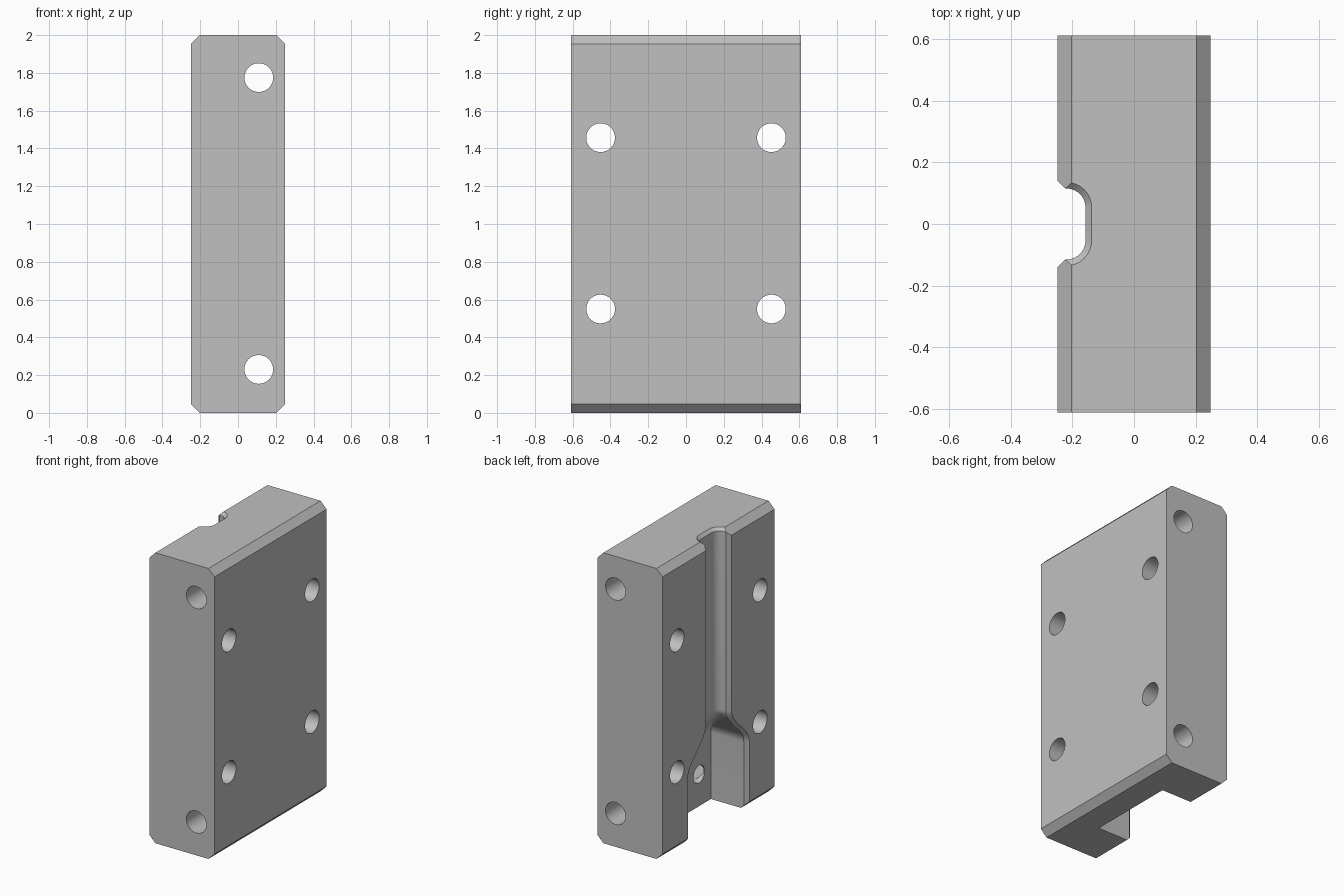
import bpy, bmesh, math
from mathutils import Matrix

cube = bpy.data.objects.get("Cube")
if cube:
    bpy.data.objects.remove(cube, do_unlink=True)

HALF_X, HALF_Y, HEIGHT, BEVEL = 0.248, 0.61, 2.0, 0.046

grey = bpy.data.materials.new("machined_grey")
grey.use_nodes = True
grey.diffuse_color = (0.53, 0.53, 0.53, 1)
grey.node_tree.nodes["Principled BSDF"].inputs["Base Color"].default_value = (0.53, 0.53, 0.53, 1)


def loft(name, rings):
    """Closed solid skinned over rings of equal point count."""
    bm = bmesh.new()
    loops = [[bm.verts.new(p) for p in ring] for ring in rings]
    n = len(loops[0])
    for a, b in zip(loops, loops[1:]):
        for i in range(n):
            j = (i + 1) % n
            bm.faces.new((a[i], a[j], b[j], b[i]))
    bm.faces.new(loops[0])
    bm.faces.new(loops[-1])
    bmesh.ops.recalc_face_normals(bm, faces=bm.faces)
    mesh = bpy.data.meshes.new(name)
    bm.to_mesh(mesh)
    bm.free()
    obj = bpy.data.objects.new(name, mesh)
    bpy.context.collection.objects.link(obj)
    return obj


def cylinder(name, axis, centre, radius, length):
    turn = Matrix.Rotation(math.pi / 2, 4, 'Y' if axis == 'X' else 'X')
    bm = bmesh.new()
    bmesh.ops.create_cone(bm, cap_ends=True, segments=48, radius1=radius, radius2=radius,
                          depth=length, matrix=Matrix.Translation(centre) @ turn)
    mesh = bpy.data.meshes.new(name)
    bm.to_mesh(mesh)
    bm.free()
    obj = bpy.data.objects.new(name, mesh)
    bpy.context.collection.objects.link(obj)
    return obj


def cut(target, cutter):
    cutter.hide_render = True
    mod = target.modifiers.new("cut", 'BOOLEAN')
    mod.operation, mod.solver, mod.object = 'DIFFERENCE', 'EXACT', cutter
    bpy.context.view_layer.objects.active = target
    bpy.ops.object.modifier_apply(modifier=mod.name)
    bpy.data.objects.remove(cutter, do_unlink=True)


# Block with its four long edges bevelled
a, b = HALF_X, HALF_X - BEVEL
lo, hi = BEVEL, HEIGHT - BEVEL
outline = [(-b, 0), (b, 0), (a, lo), (a, hi), (b, HEIGHT), (-b, HEIGHT), (-a, hi), (-a, lo)]
block = loft("block", [[(x, y, z) for x, z in outline] for y in (-HALF_Y, HALF_Y)])
block.data.materials.append(grey)


# Rounded channel that swells into a deep square pocket at the bottom
def section(z, t, grow=0.0):
    half = 0.115 + 0.195 * t + grow
    floor = -0.157 + 0.184 * t + grow
    r = 0.06 * (1 - t) + 0.002 + grow
    side = [(-HALF_X - 0.05, half + 0.075), (-HALF_X + 0.025, half)]
    for i in range(11):
        ang = math.pi / 2 * (1 - i / 10)
        side.append((floor - r + r * math.cos(ang), half - r + r * math.sin(ang)))
    side += [(x, -y) for x, y in reversed(side)]
    return [(x, y, z) for x, y in side]


steps = 20
rings = [section(-0.05, 1)]
for i in range(steps + 1):
    s = i / steps
    rings.append(section(0.46 + 0.29 * s, 0.5 + 0.5 * math.cos(math.pi * s)))
rings += [section(HEIGHT - 0.02, 0), section(HEIGHT + 0.02, 0, 0.04)]
cut(block, loft("channel_cutter", rings))

# Four mounting holes across the thickness
for y in (-0.452, 0.452):
    for z in (0.55, 1.457):
        cut(block, cylinder("mount_cutter", 'X', (0, y, z), 0.076, 1))

# Two long bores from front to back
for z in (0.23, 1.775):
    cut(block, cylinder("bore_cutter", 'Y', (0.11, 0, z), 0.076, 2))

# Ports joining the pocket floor to the lower bore
for y in (-0.18, 0.18):
    cut(block, cylinder("port_cutter", 'X', (0.055, y, 0.22), 0.06, 0.11))

# Smooth the curves, keep the edges crisp
bpy.ops.object.select_all(action='DESELECT')
block.select_set(True)
bpy.context.view_layer.objects.active = block
bpy.ops.object.shade_smooth_by_angle(angle=math.radians(30))
